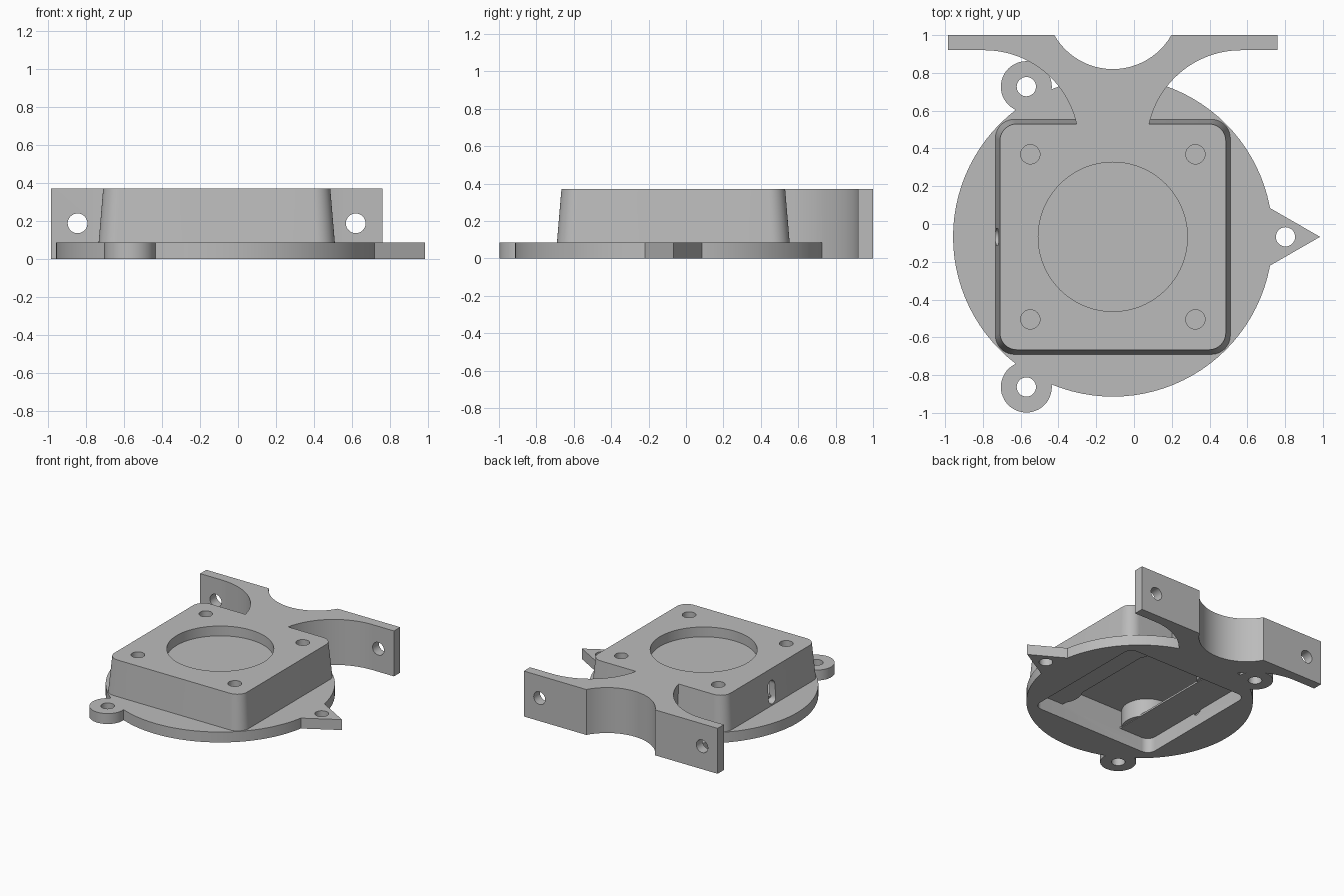
import bpy, bmesh, math
from mathutils import Matrix, Vector

old = bpy.data.objects.get("Cube")
if old:
    bpy.data.objects.remove(old, do_unlink=True)

CX, CY = -0.112, -0.068      # centre of disc and housing
BASE, TOP = 0.085, 0.37      # disc and housing heights

grey = bpy.data.materials.new("plain grey")
grey.use_nodes = True
COLOUR = (0.5, 0.5, 0.5, 1)
grey.diffuse_color = COLOUR
grey.node_tree.nodes["Principled BSDF"].inputs["Base Color"].default_value = COLOUR


def arc(x, y, r, a0, a1, n=24):
    """Points on an arc, angles in degrees."""
    return [(x + r * math.cos(math.radians(a0 + (a1 - a0) * i / n)),
             y + r * math.sin(math.radians(a0 + (a1 - a0) * i / n))) for i in range(n + 1)]


def circle(x, y, r, n=48):
    return arc(x, y, r, 0, 360, n)[:-1]


def rounded_square(half, r):
    pts = []
    for k, (sx, sy) in enumerate([(1, 1), (-1, 1), (-1, -1), (1, -1)]):
        pts += arc(CX + sx * (half - r), CY + sy * (half - r), r, 90 * k, 90 * k + 90, 10)
    return pts


def loft(name, levels, matrix=None):
    """Solid through matching outlines, given as (points, z) from bottom to top."""
    bm = bmesh.new()
    rings = [[bm.verts.new((x, y, z)) for x, y in pts] for pts, z in levels]
    n = len(rings[0])
    bm.faces.new(rings[0][::-1])
    bm.faces.new(rings[-1])
    for a, b in zip(rings, rings[1:]):
        for i in range(n):
            j = (i + 1) % n
            bm.faces.new((a[i], a[j], b[j], b[i]))
    if matrix:
        bm.transform(matrix)
    bmesh.ops.recalc_face_normals(bm, faces=bm.faces)
    mesh = bpy.data.meshes.new(name)
    bm.to_mesh(mesh)
    bm.free()
    mesh.materials.append(grey)
    ob = bpy.data.objects.new(name, mesh)
    bpy.context.collection.objects.link(ob)
    return ob


def prism(name, pts, z0, z1, matrix=None):
    return loft(name, [(pts, z0), (pts, z1)], matrix)


def combine(target, tool, operation):
    mod = target.modifiers.new(operation, "BOOLEAN")
    mod.operation, mod.solver, mod.object = operation, "EXACT", tool
    bpy.context.view_layer.objects.active = target
    bpy.ops.object.modifier_apply(modifier=mod.name)
    bpy.data.objects.remove(tool, do_unlink=True)


# Base disc with pointed tab and two round lugs
body = prism("mount_body", circle(CX, CY, 0.846, 96), 0, BASE)
tab = [(0.55, -0.318), (0.985, CY), (0.55, 0.182)]
combine(body, prism("tab", tab, 0, BASE), "UNION")
LUGS = [(-0.57, 0.727), (-0.57, -0.863)]
for x, y in LUGS:
    combine(body, prism("lug", circle(x, y, 0.135), 0, BASE), "UNION")

# Tapered housing
housing = loft("housing", [(rounded_square(0.622, 0.1), 0),
                           (rounded_square(0.622, 0.1), BASE),
                           (rounded_square(0.598, 0.09), TOP)])
combine(body, housing, "UNION")

# Wall bracket with flared neck
half = [(0.873, 1.0), (0.873, 0.92)] + arc(0.68, 0.42, 0.5, 90, 168) + [(0.19, 0.515)]
scoop = arc(0, 1.177, 0.357, 209.7, 330.3)
outline = half + [(-x, y) for x, y in reversed(half)] + scoop
outline = [(x + CX, y) for x, y in outline]
combine(body, prism("bracket", outline, 0, TOP), "UNION")

# Underside cavity and shallow round recess on top
combine(body, prism("cavity", rounded_square(0.56, 0.07), -0.1, 0.27), "DIFFERENCE")
combine(body, prism("recess", circle(CX, CY, 0.395, 72), 0.29, 0.5), "DIFFERENCE")

# Fixing holes through tab and lugs
for x, y in LUGS + [(0.802, CY)]:
    combine(body, prism("hole", circle(x, y, 0.051, 32), -0.1, 0.2), "DIFFERENCE")

# Holes through the bracket, and a slot in the housing side
along_y = Matrix.Rotation(math.radians(90), 4, "X")
for x in (-0.845, 0.62):
    combine(body, prism("hole", circle(x, 0.187, 0.052, 32), -1.2, -0.85, along_y), "DIFFERENCE")
along_x = Matrix(((0, 0, 1, 0), (1, 0, 0, 0), (0, 1, 0, 0), (0, 0, 0, 1)))
slot = arc(CY, 0.235, 0.045, 0, 180, 12) + arc(CY, 0.14, 0.045, 180, 360, 12)
combine(body, prism("slot", slot, -0.8, -0.655, along_x), "DIFFERENCE")

# Screw posts inside the cavity, then blind screw holes from above
CORNERS = [(CX + sx * 0.437, CY + sy * 0.437) for sx in (-1, 1) for sy in (-1, 1)]
for x, y in CORNERS:
    post = prism("post", circle(x, y, 0.19), 0.125, 0.3)
    combine(post, prism("limit", rounded_square(0.58, 0.08), 0, 0.5), "INTERSECT")
    combine(body, post, "UNION")
for x, y in CORNERS:
    combine(body, prism("screw_hole", circle(x, y, 0.051, 32), 0.17, 0.5), "DIFFERENCE")

# Shelves under the posts along both sides
for s in (-1, 1):
    ends = [(0.28, -0.575), (0.575, -0.575), (0.575, 0.575), (0.28, 0.575)]
    shelf = prism("shelf", [(CX + s * x, CY + y) for x, y in ends], 0.12, 0.135)
    combine(shelf, prism("limit", rounded_square(0.58, 0.08), 0, 0.5), "INTERSECT")
    combine(body, shelf, "UNION")

# Smooth curves, sharp edges
bpy.ops.object.select_all(action="DESELECT")
body.select_set(True)
bpy.context.view_layer.objects.active = body
bpy.ops.object.shade_smooth_by_angle(angle=math.radians(25))
